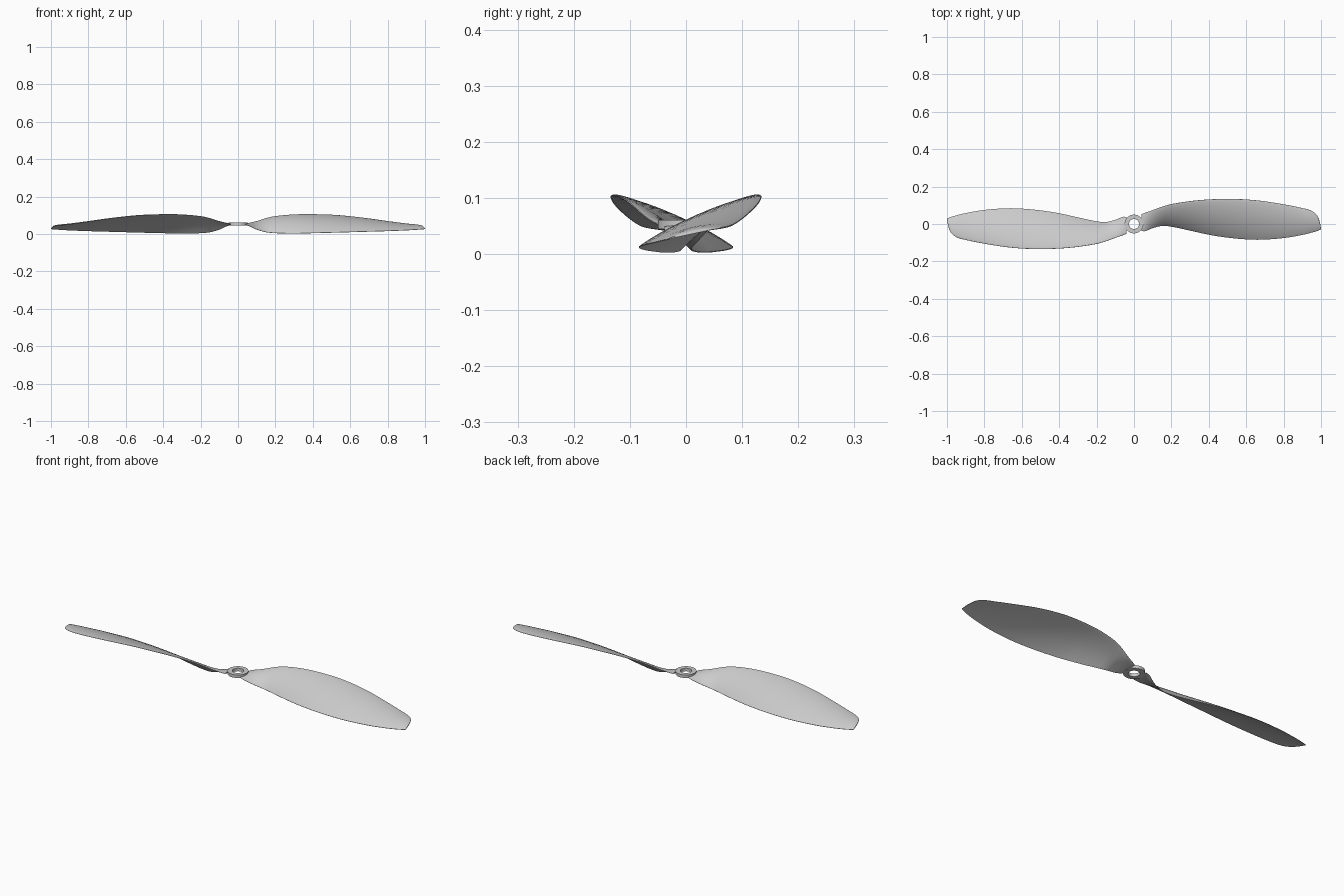
import bpy, bmesh, math
from mathutils import Vector

cube = bpy.data.objects.get("Cube")
if cube:
    bpy.data.objects.remove(cube, do_unlink=True)

grey = bpy.data.materials.new("light_grey_plastic")
grey.use_nodes = True
colour = (0.6, 0.6, 0.6, 1)
grey.diffuse_color = colour
grey.node_tree.nodes["Principled BSDF"].inputs["Base Color"].default_value = colour

# Blade stations: span, low edge (y, z), high edge (y, z)
STATIONS = [
    (0.04, -.038, .048, .052, .054),
    (0.06, -.038, .042, .060, .058),
    (0.10, -.022, .024, .074, .068),
    (0.15, -.010, .010, .092, .084),
    (0.20, -.014, .005, .106, .095),
    (0.30, -.035, .003, .122, .104),
    (0.40, -.057, .005, .131, .105),
    (0.52, -.075, .008, .134, .101),
    (0.66, -.084, .012, .126, .087),
    (0.80, -.075, .016, .105, .067),
    (0.90, -.058, .020, .085, .053),
    (0.95, -.046, .023, .070, .048),
    (0.98, -.037, .025, .045, .044),
    (0.993, -.032, .026, .012, .037),
    (1.00, -.030, .027, -.024, .029),
]
STEPS = 5     # rings between stations
CHORD = 14    # points across each skin


def spline(a, b, c, d, t):
    """Span-aware cubic between stations b and c."""
    out = []
    h = c[0] - b[0]
    for k in range(len(b)):
        m0 = (c[k] - a[k]) / (c[0] - a[0]) * h
        m1 = (d[k] - b[k]) / (d[0] - b[0]) * h
        out.append((2*t**3 - 3*t**2 + 1) * b[k] + (t**3 - 2*t**2 + t) * m0
                   + (3*t**2 - 2*t**3) * c[k] + (t**3 - t**2) * m1)
    return out


def airfoil(station):
    """Closed thin cambered section between the two blade edges."""
    x, y0, z0, y1, z1 = station
    low, high = Vector((x, y0, z0)), Vector((x, y1, z1))
    chord = high - low
    length = chord.length
    up = Vector((0, -chord.z, chord.y)).normalized()
    camber = 0.06 * length * min(1, max(0, (x - 0.04) / 0.12))
    thick = min(0.0075, 0.06 * length)
    upper, lower = [], []
    for i in range(CHORD + 1):
        s = (1 - math.cos(math.pi * i / CHORD)) / 2
        mid = low + chord * s + up * camber * 4 * s * (1 - s)
        # sharp low edge, rounded high edge
        half = thick * 2.1 * s ** 0.8 * math.sqrt(1 - s) * 0.6 + 0.0008
        upper.append(mid + up * half)
        lower.append(mid - up * half)
    return upper + lower[::-1]


def finish(bm, name):
    bmesh.ops.recalc_face_normals(bm, faces=bm.faces)
    mesh = bpy.data.meshes.new(name)
    bm.to_mesh(mesh)
    bm.free()
    mesh.materials.append(grey)
    obj = bpy.data.objects.new(name, mesh)
    bpy.context.collection.objects.link(obj)
    bpy.ops.object.select_all(action='DESELECT')
    obj.select_set(True)
    bpy.context.view_layer.objects.active = obj
    bpy.ops.object.shade_smooth_by_angle(angle=math.radians(40))
    return obj


def loft(bm, rings):
    for a, b in zip(rings, rings[1:]):
        for i in range(len(a)):
            j = (i + 1) % len(a)
            bm.faces.new((a[i], a[j], b[j], b[i]))


# Blades: the second is the first turned half round
sections = []
last = len(STATIONS) - 1
for i in range(last):
    four = [STATIONS[min(max(i + k, 0), last)] for k in (-1, 0, 1, 2)]
    sections += [spline(*four, n / STEPS) for n in range(STEPS)]
sections.append(STATIONS[-1])

for name, side in (("left_blade", 1), ("right_blade", -1)):
    bm = bmesh.new()
    rings = [[bm.verts.new((p.x * side, p.y * side, p.z)) for p in airfoil(s)]
             for s in sections]
    loft(bm, rings)
    bm.faces.new(rings[0])
    bm.faces.new(rings[-1])
    finish(bm, name)

# Hub: a flat ring with a bore
bm = bmesh.new()
SEGMENTS = 48
profile = [(0.027, 0.045), (0.05, 0.045), (0.05, 0.061), (0.027, 0.061)]
rings = []
for r, z in profile + profile[:1]:
    if len(rings) == len(profile):
        rings.append(rings[0])
        break
    angles = [math.tau * n / SEGMENTS for n in range(SEGMENTS)]
    rings.append([bm.verts.new((r * math.cos(a), r * math.sin(a), z)) for a in angles])
loft(bm, rings)
finish(bm, "hub_ring")
